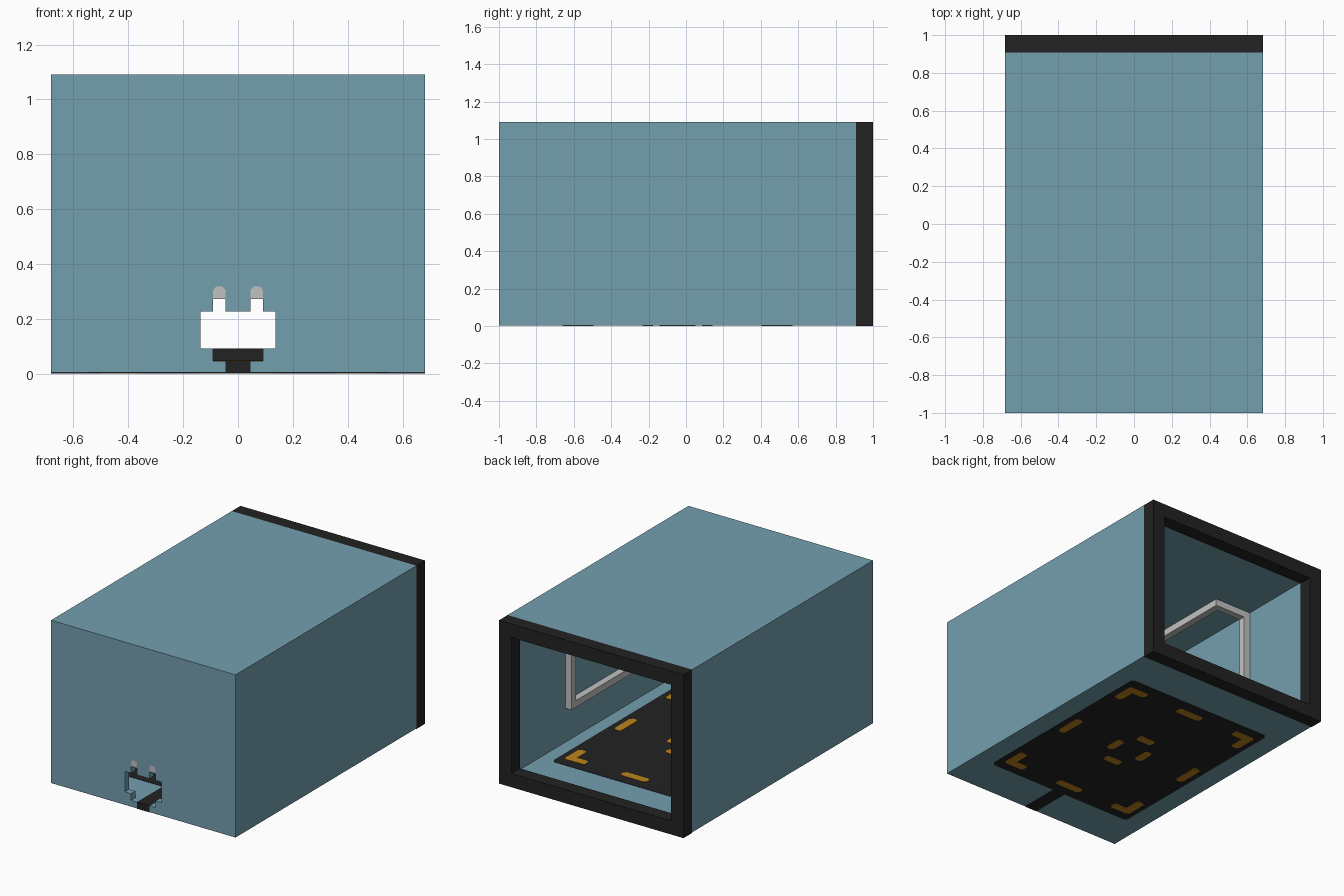
import bpy, bmesh
from mathutils import Vector, Matrix

if "Cube" in bpy.data.objects:
    bpy.data.objects.remove(bpy.data.objects["Cube"], do_unlink=True)

U = 2 / 44          # every part sits on a grid of this unit
LIP = 0.002 / U     # small offset that keeps inlays proud of the floor


def material(name, rgb):
    lin = [((c / 255 + 0.055) / 1.055) ** 2.4 for c in rgb] + [1]
    m = bpy.data.materials.new(name)
    m.use_nodes = True
    m.diffuse_color = lin
    bsdf = next(n for n in m.node_tree.nodes if n.type == 'BSDF_PRINCIPLED')
    bsdf.inputs["Base Color"].default_value = lin
    bsdf.inputs["Roughness"].default_value = 0.8
    return m


blue = material("dusty_blue", (116, 159, 175))
black = material("soft_black", (34, 34, 34))
silver = material("silver_grey", (193, 193, 193))
amber = material("amber", (190, 132, 28))


def finish(bm, name, mat, mirror=(False, False)):
    bmesh.ops.recalc_face_normals(bm, faces=bm.faces)
    bmesh.ops.scale(bm, vec=(U, U, U), verts=bm.verts)
    me = bpy.data.meshes.new(name)
    bm.to_mesh(me)
    bm.free()
    me.materials.append(mat)
    ob = bpy.data.objects.new(name, me)
    bpy.context.collection.objects.link(ob)
    if any(mirror):
        mod = ob.modifiers.new("mirror", 'MIRROR')
        mod.use_axis = (mirror[0], mirror[1], False)
        mod.use_clip = False
        mod.use_mirror_merge = False
    return ob


def prism(bm, pts, to3d, lo, hi):
    """Extrude a flat outline between two depths."""
    a = [bm.verts.new(to3d(p, q, lo)) for p, q in pts]
    b = [bm.verts.new(to3d(p, q, hi)) for p, q in pts]
    bm.faces.new(a)
    bm.faces.new(b[::-1])
    for i in range(len(pts)):
        j = (i + 1) % len(pts)
        bm.faces.new((a[i], a[j], b[j], b[i]))


def along_y(p, q, d):
    return (p, d, q)


def along_z(p, q, d):
    return (p, q, d)


def box(bm, lo, hi):
    lo, hi = Vector(lo), Vector(hi)
    m = Matrix.Translation((lo + hi) / 2) @ Matrix.Diagonal((*(hi - lo), 1))
    bmesh.ops.create_cube(bm, size=1, matrix=m)


def tube(name, mat, outer, inner, y0, y1):
    """Rectangular sleeve; each rectangle is (half width, bottom, top)."""
    bm = bmesh.new()
    rings = []
    for (w, z0, z1), y in ((outer, y0), (outer, y1), (inner, y1), (inner, y0)):
        rings.append([bm.verts.new((x, y, z)) for x, z in
                      ((-w, z0), (w, z0), (w, z1), (-w, z1))])
    for r in range(4):
        s = (r + 1) % 4
        for i in range(4):
            j = (i + 1) % 4
            bm.faces.new((rings[r][i], rings[r][j], rings[s][j], rings[s][i]))
    return finish(bm, name, mat)


# Sleeve body and dark rim round the open back
BASE = 2 * LIP
tube("shell", blue, (15, BASE, 24), (14, 1, 23), -22 + 1, 20)
tube("back_rim", black, (15, 0, 24), (13, 2, 22), 20, 22)

# Front wall with a plug-shaped cut-out rising from its lower edge
half = [(1, BASE), (1, 1), (2, 1), (2, 2), (3, 2), (3, 5),
        (2, 5), (2, 6.7), (1.75, 7), (1.25, 7), (1, 6.7), (1, 5)]
outline = ([(-15, BASE)] + [(-x, z) for x, z in half] + half[::-1]
           + [(15, BASE), (15, 24), (-15, 24)])
bm = bmesh.new()
prism(bm, outline, along_y, -22, -21)
finish(bm, "front_wall", blue)

# Metal tips filling the tops of the two prong slots
bm = bmesh.new()
prism(bm, [(1, 6), (2, 6), (2, 6.7), (1.75, 7), (1.25, 7), (1, 6.7)], along_y, -22, -21)
finish(bm, "prong_tips", silver, (True, False))

# Square rail: along the front, back along the side, up, then over the ceiling
path = [(1, -21, 6), (13, -21, 6), (13, 7, 6), (13, 7, 22),
        (8, 7, 22), (8, -10, 22), (0, -10, 22)]
bm = bmesh.new()
for p, q in zip(path, path[1:]):
    lo = [min(a, b) for a, b in zip(p, q)]
    hi = [max(a, b) + 1 for a, b in zip(p, q)]
    box(bm, lo, hi)
finish(bm, "inner_rail", silver, (True, False))

# Dark pad and lead let into the floor, showing on both sides
c = 0.4
PAD_Y = -1
bm = bmesh.new()
prism(bm, [(-12 + c, -16), (12 - c, -16), (12, -16 + c), (12, 14 - c),
           (12 - c, 14), (-12 + c, 14), (-12, 14 - c), (-12, -16 + c)],
      along_z, LIP, 1 + LIP)
finish(bm, "floor_pad", black)
bm = bmesh.new()
box(bm, (-1, -22, LIP), (1, -16, 1 + LIP))
finish(bm, "floor_lead", black)


# Amber markings, drawn round the pad centre and mirrored both ways
def mark(name, pts, mirror):
    bm = bmesh.new()
    prism(bm, pts, along_z, 0, 1 + 2 * LIP)
    ob = finish(bm, name, amber, mirror)
    ob.location.y = PAD_Y * U


def dash(cx, cy, hx, hy):
    k = 0.35
    return [(cx - hx + k, cy - hy), (cx + hx - k, cy - hy), (cx + hx, cy - hy + k),
            (cx + hx, cy + hy - k), (cx + hx - k, cy + hy), (cx - hx + k, cy + hy),
            (cx - hx, cy + hy - k), (cx - hx, cy - hy + k)]


mark("corner_marks", [(7.8, 12.6), (8.1, 12.3), (9.8, 12.3), (9.8, 10.2), (10.1, 9.9),
                      (10.8, 9.9), (11.1, 10.2), (11.1, 13.2), (10.8, 13.5),
                      (8.1, 13.5), (7.8, 13.2)], (True, True))
mark("end_dashes", dash(0, 12.8, 2.1, 0.6), (False, True))
mark("side_dashes", dash(10.5, 0, 0.6, 2.1), (True, False))
mark("centre_end_dashes", dash(0, 3.5, 1.35, 0.6), (False, True))
mark("centre_side_dashes", dash(2.5, 0, 0.6, 1.35), (True, False))
